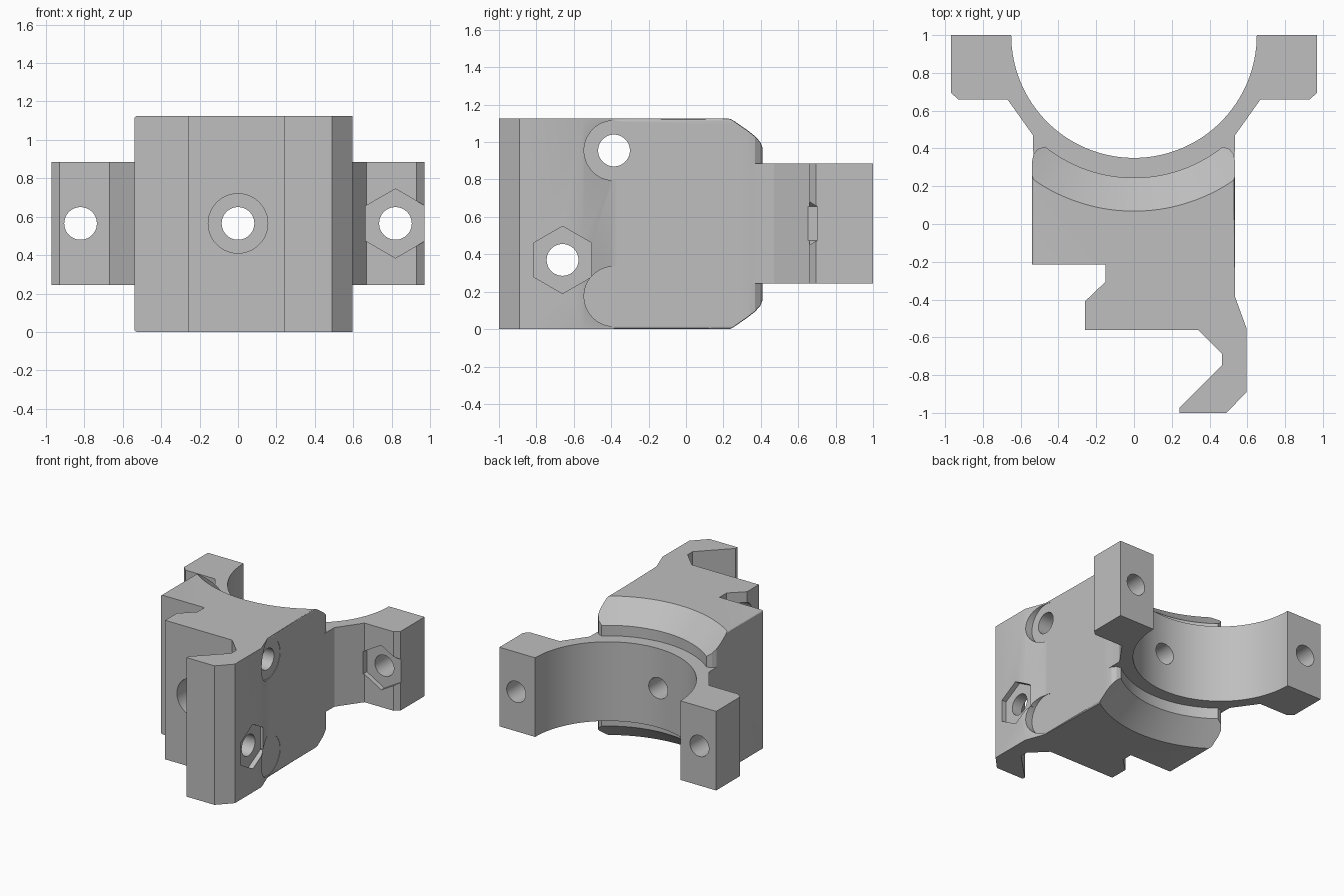
import bpy
import bmesh
from math import pi, cos, sin, radians
from mathutils import Matrix

if "Cube" in bpy.data.objects:
    bpy.data.objects.remove(bpy.data.objects["Cube"])

HEIGHT = 1.125
MID = 0.565
HOLE = 0.085
POCKET = 0.155
HEX = 0.18

grey = bpy.data.materials.new("plain grey")
grey.use_nodes = True
colour = (0.52, 0.52, 0.52, 1)
grey.diffuse_color = colour
grey.node_tree.nodes["Principled BSDF"].inputs["Base Color"].default_value = colour


def finish(name, bm):
    bmesh.ops.recalc_face_normals(bm, faces=bm.faces[:])
    mesh = bpy.data.meshes.new(name)
    bm.to_mesh(mesh)
    bm.free()
    mesh.materials.append(grey)
    obj = bpy.data.objects.new(name, mesh)
    bpy.context.collection.objects.link(obj)
    return obj


def prism(name, outline, z0, z1, soft_from=None):
    """Extrude an outline upward, optionally softening rims behind a given y."""
    bm = bmesh.new()
    face = bm.faces.new([bm.verts.new((x, y, z0)) for x, y in outline])
    new = bmesh.ops.extrude_face_region(bm, geom=[face])["geom"]
    top = [v for v in new if isinstance(v, bmesh.types.BMVert)]
    bmesh.ops.translate(bm, verts=top, vec=(0, 0, z1 - z0))
    if soft_from is not None:
        rims = [e for e in bm.edges
                if abs(e.verts[0].co.z - e.verts[1].co.z) < 1e-5
                and all(v.co.y > soft_from and abs(v.co.x) > 0.4 for v in e.verts)]
        bmesh.ops.bevel(bm, geom=rims, offset=0.015, segments=3,
                        profile=0.5, affect='EDGES')
    return finish(name, bm)


def lathe(name, profile, centre_y, steps=128):
    """Revolve (radius, z) points around a vertical axis, with closed ends."""
    bm = bmesh.new()
    rings = [[bm.verts.new((r * cos(2 * pi * i / steps),
                            centre_y + r * sin(2 * pi * i / steps), z))
              for i in range(steps)] for r, z in profile]
    for a, b in zip(rings, rings[1:]):
        for i in range(steps):
            j = (i + 1) % steps
            bm.faces.new((a[i], a[j], b[j], b[i]))
    bm.faces.new(rings[0])
    bm.faces.new(rings[-1])
    return finish(name, bm)


def bore(axis, start, end, across, z, radius, sides=48):
    """Cutter running along x or y; six-sided ones have a corner on top."""
    bm = bmesh.new()
    bmesh.ops.create_cone(bm, cap_ends=True, segments=sides, radius1=radius,
                          radius2=radius, depth=end - start)
    middle = (start + end) / 2
    spin = Matrix.Rotation(radians(90), 4, 'Y' if axis == 'x' else 'X')
    # Put a vertex at the top whichever way the cylinder is turned
    turn = Matrix.Rotation(0 if axis == 'x' else radians(90), 4, 'Z')
    place = (middle, across, z) if axis == 'x' else (across, middle, z)
    bm.transform(Matrix.Translation(place) @ spin @ turn)
    if sides == 6:
        top = max(v.co.z for v in bm.verts) - z
        if top < radius * 0.95:
            bm.transform(Matrix.Translation(place)
                         @ Matrix.Rotation(radians(30), 4, axis.upper())
                         @ Matrix.Translation([-c for c in place]))
    return finish("cutter", bm)


def combine(target, other, operation):
    mod = target.modifiers.new("combine", 'BOOLEAN')
    mod.operation = operation
    mod.solver = 'EXACT'
    mod.object = other
    bpy.context.view_layer.objects.active = target
    bpy.ops.object.modifier_apply(modifier=mod.name)
    bpy.data.objects.remove(other)


# Main body with its front rail hook and rounded back corners
right_corner = [(0.535, 0.33), (0.527, 0.37), (0.505, 0.397), (0.46, 0.411)]
left_corner = [(-x - 0.005, y) for x, y in reversed(right_corner)]
body_outline = [
    (-0.54, -0.215), (-0.15, -0.215), (-0.15, -0.305), (-0.26, -0.41),
    (-0.26, -0.56), (0.34, -0.56), (0.465, -0.685), (0.465, -0.75),
    (0.24, -0.975), (0.24, -1), (0.49, -1), (0.595, -0.89),
    (0.595, -0.55), (0.535, -0.385)] + right_corner + left_corner
body = prism("mount_body", body_outline, 0, HEIGHT, soft_from=-0.39)

# Scooped back with a conical chamfer above and below
combine(body, lathe("scoop", [(0.955, -0.02), (0.755, 0.155), (0.755, 0.97),
                              (0.955, HEIGHT + 0.02)], 1), 'DIFFERENCE')

# Half-ring clamp with two ears
right_side = [(0.53, 0.2), (0.535, 0.47), (0.67, 0.66), (0.93, 0.66),
              (0.97, 0.695), (0.97, 1)]
arc = [(0.65 * cos(pi * i / 64), 1 - 0.65 * sin(pi * i / 64)) for i in range(65)]
left_side = [(-x, y) for x, y in reversed(right_side)]
clamp = prism("clamp", right_side + arc + left_side, 0.245, 0.885)
combine(body, clamp, 'UNION')

# Ear bolts with shallow nut pockets
for side in (-1, 1):
    combine(body, bore('y', 0.5, 1.1, side * 0.82, MID, HOLE), 'DIFFERENCE')
    combine(body, bore('y', 0.5, 0.7, side * 0.82, MID, HEX, 6), 'DIFFERENCE')

# Central bolt with a deep head recess
combine(body, bore('y', -0.7, 0.6, 0, MID, HOLE), 'DIFFERENCE')
combine(body, bore('y', -0.7, -0.2, 0, MID, POCKET), 'DIFFERENCE')

# Cross bolts with round recesses in the flared side
for z in (0.175, 0.955):
    combine(body, bore('x', -0.8, 0.8, -0.385, z, HOLE), 'DIFFERENCE')
    combine(body, bore('x', 0.532, 0.8, -0.385, z, 0.16), 'DIFFERENCE')

# Hook bolt with a nut pocket
combine(body, bore('x', 0.3, 0.8, -0.66, 0.37, HOLE), 'DIFFERENCE')
combine(body, bore('x', 0.555, 0.8, -0.66, 0.37, HEX, 6), 'DIFFERENCE')

bpy.ops.object.select_all(action='DESELECT')
body.select_set(True)
bpy.context.view_layer.objects.active = body
bpy.ops.object.shade_smooth_by_angle(angle=radians(25))
